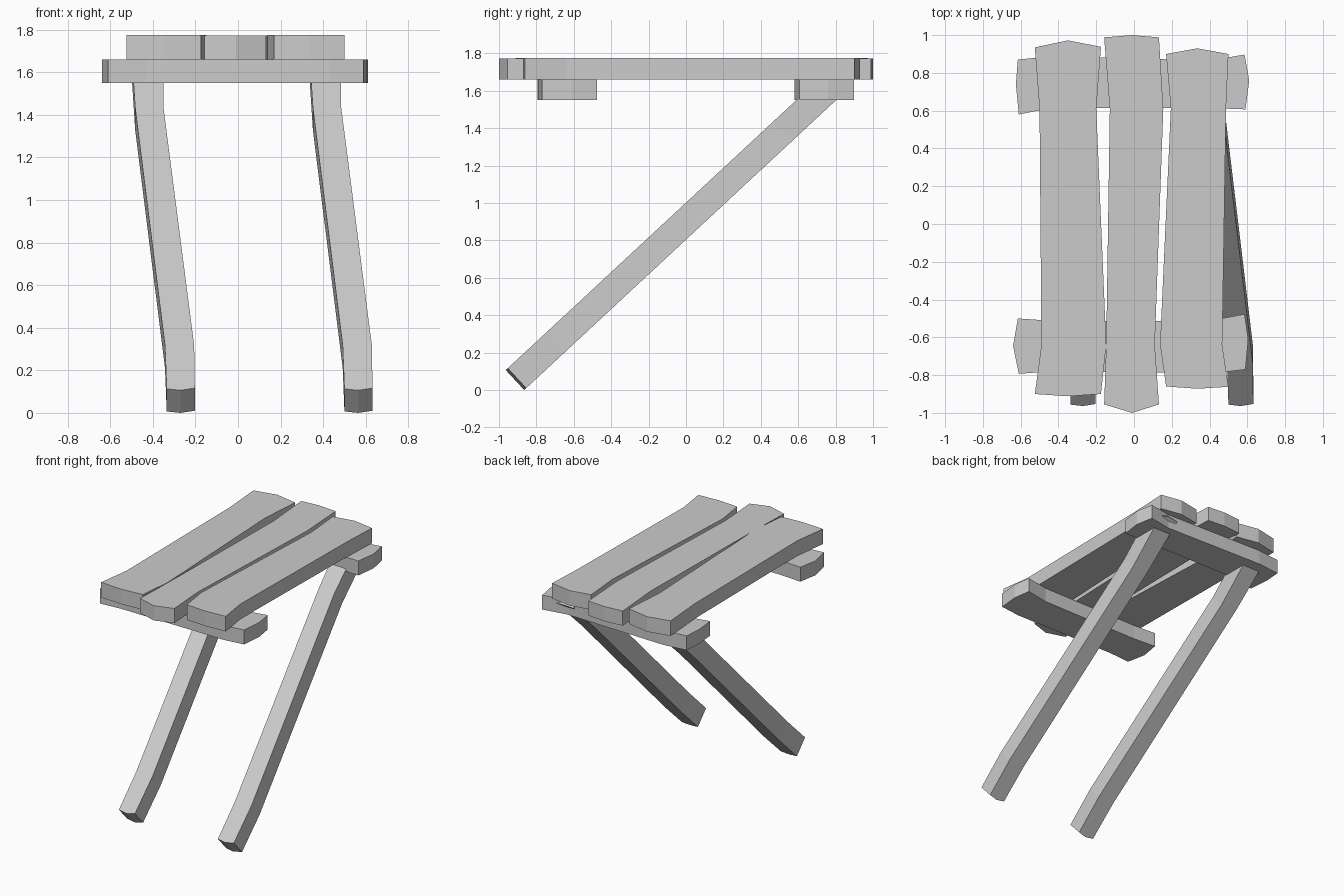
import bpy, bmesh
from math import radians
from mathutils import Matrix


def board(name, outline, thickness, matrix):
    """Extrude a flat outline along local z, placed by matrix."""
    bm = bmesh.new()
    low = [bm.verts.new((x, y, 0)) for x, y in outline]
    high = [bm.verts.new((x, y, thickness)) for x, y in outline]
    bm.faces.new(low[::-1])
    bm.faces.new(high)
    n = len(outline)
    for i in range(n):
        j = (i + 1) % n
        bm.faces.new((low[i], low[j], high[j], high[i]))
    bm.transform(matrix)
    bmesh.ops.recalc_face_normals(bm, faces=bm.faces)
    mesh = bpy.data.meshes.new(name)
    bm.to_mesh(mesh)
    bm.free()
    obj = bpy.data.objects.new(name, mesh)
    bpy.context.collection.objects.link(obj)
    return obj


# Seat planks: uneven, hand-cut outlines
planks = {
    "left_plank": (0.115, [
        (-0.525, 0.935), (-0.50, 0.61), (-0.49, -0.64), (-0.525, -0.90), (-0.35, -0.912),
        (-0.175, -0.90), (-0.147, -0.64), (-0.20, 0.61), (-0.175, 0.938), (-0.35, 0.972)]),
    "middle_plank": (0.112, [
        (-0.158, 0.988), (-0.128, 0.61), (-0.147, -0.64), (-0.158, -0.955), (-0.01, -1.0),
        (0.132, -0.955), (0.11, -0.64), (0.155, 0.61), (0.132, 0.988), (-0.01, 1.0)]),
    "right_plank": (0.115, [
        (0.17, 0.90), (0.195, 0.61), (0.138, -0.64), (0.17, -0.86), (0.335, -0.872),
        (0.50, -0.862), (0.467, -0.64), (0.487, 0.61), (0.50, 0.90), (0.335, 0.93)]),
}
for name, (thickness, outline) in planks.items():
    board(name, outline, thickness, Matrix.Translation((0, 0, 1.66)))

# Cross boards under the seat
crosses = {
    "back_crossboard": [
        (-0.61, 0.58), (-0.43, 0.615), (0.43, 0.613), (0.59, 0.607),
        (0.61, 0.76), (0.585, 0.897), (0.40, 0.865), (-0.43, 0.89), (-0.615, 0.87), (-0.625, 0.74)],
    "front_crossboard": [
        (-0.61, -0.793), (-0.43, -0.78), (0.43, -0.79), (0.59, -0.77),
        (0.605, -0.61), (0.585, -0.477), (0.40, -0.512), (-0.43, -0.513), (-0.615, -0.50), (-0.64, -0.645)],
}
for name, outline in crosses.items():
    board(name, outline, 0.11, Matrix.Translation((0, 0, 1.55)))

# Slanted legs: same bent outline, both leaning the same way
leg = [(-0.065, 0.01), (0, 0), (0.067, 0.015), (0.064, 0.31), (-0.08, 1.95),
       (-0.08, 2.38), (-0.15, 2.39), (-0.232, 2.38), (-0.213, 1.95), (-0.073, 0.31)]
for name, x in (("left_leg", -0.27), ("right_leg", 0.565)):
    board(name, leg, 0.145,
          Matrix.Translation((x, -0.865, 0)) @ Matrix.Rotation(radians(42.9), 4, 'X'))
